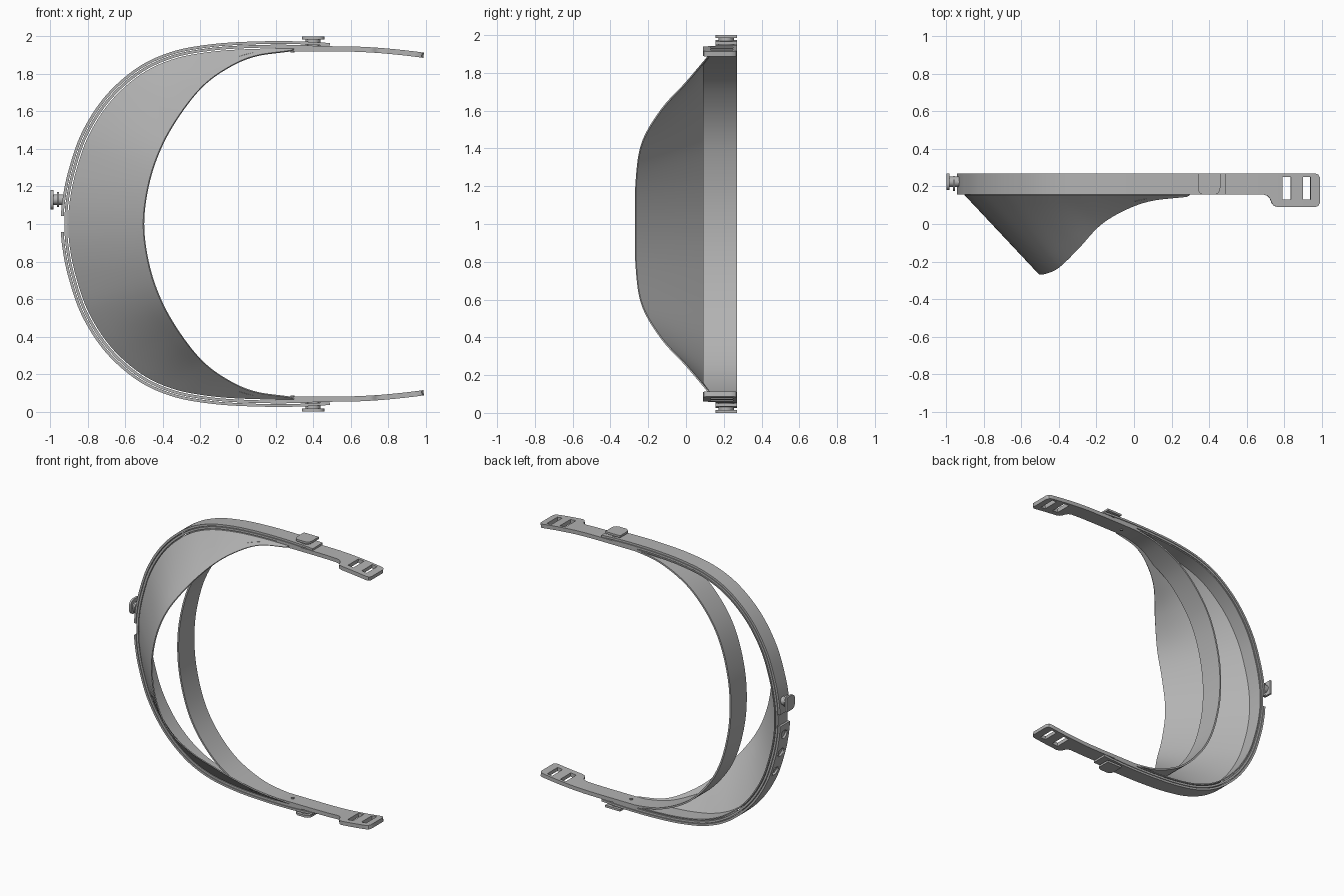
import bpy, bmesh, math
from mathutils import Vector, Matrix
from mathutils.geometry import interpolate_bezier

if "Cube" in bpy.data.objects:
    bpy.data.objects.remove(bpy.data.objects["Cube"], do_unlink=True)

GREY = bpy.data.materials.new("light_grey")
GREY.use_nodes = True
GREY.diffuse_color = (0.45, 0.45, 0.45, 1)
GREY.node_tree.nodes["Principled BSDF"].inputs["Base Color"].default_value = (0.45, 0.45, 0.45, 1)

BACK, FRONT = 0.27, 0.157      # edges of the band along y


def finish(name, bm, thickness=0):
    """Make the object, thicken open sheets, then shade with sharp edges kept."""
    mesh = bpy.data.meshes.new(name)
    bmesh.ops.recalc_face_normals(bm, faces=bm.faces[:])
    bm.to_mesh(mesh)
    bm.free()
    mesh.materials.append(GREY)
    obj = bpy.data.objects.new(name, mesh)
    bpy.context.collection.objects.link(obj)
    bpy.ops.object.select_all(action='DESELECT')
    obj.select_set(True)
    bpy.context.view_layer.objects.active = obj
    if thickness:
        mod = obj.modifiers.new("thickness", 'SOLIDIFY')
        mod.thickness, mod.offset, mod.use_even_offset = thickness, 0, True
        bpy.ops.object.modifier_apply(modifier=mod.name)
    bpy.ops.object.shade_smooth_by_angle(angle=math.radians(35))
    return obj


def spline(points, steps=8):
    """Smooth curve through the points."""
    p = [Vector(q) for q in points]
    p = [2 * p[0] - p[1]] + p + [2 * p[-1] - p[-2]]
    out = [p[1]]
    for a, b, c, d in zip(p, p[1:], p[2:], p[3:]):
        out += interpolate_bezier(b, b + (c - a) / 6, c - (d - b) / 6, c, steps + 1)[1:]
    return out


def mirrored(half):
    """Half path from apex to top, completed about z = 1, top end first."""
    return half[::-1] + [(x, y, 2 - z) for x, y, z in half[1:]]


def inset(path, dist):
    """Move a path sideways in the xz plane, toward the inside of the U."""
    out = []
    for i, p in enumerate(path):
        t = path[min(i + 1, len(path) - 1)] - path[max(i - 1, 0)]
        out.append(p + Vector((-t.z, 0, t.x)).normalized() * dist)
    return out


def resample(path, n):
    lengths = [0]
    for a, b in zip(path, path[1:]):
        lengths.append(lengths[-1] + (b - a).length)
    out, j = [], 0
    for i in range(n):
        s = lengths[-1] * i / (n - 1)
        while j < len(path) - 2 and lengths[j + 1] < s:
            j += 1
        f = (s - lengths[j]) / (lengths[j + 1] - lengths[j])
        out.append(path[j].lerp(path[j + 1], f))
    return out


def at_y(path, y):
    return [Vector((p.x, y(p) if callable(y) else y, p.z)) for p in path]


def sheet(name, rows, thickness, skip=lambda r, c: False):
    """Grid of rows of points, given thickness."""
    bm = bmesh.new()
    grid = [[bm.verts.new(p) for p in row] for row in rows]
    for r in range(len(grid) - 1):
        for c in range(len(grid[0]) - 1):
            if not skip(r, c):
                bm.faces.new((grid[r][c], grid[r][c + 1], grid[r + 1][c + 1], grid[r + 1][c]))
    return finish(name, bm, thickness)


outer = spline(mirrored([(-.945, 0, 1), (-.938, 0, 1.12), (-.906, 0, 1.28), (-.835, 0, 1.485),
                         (-.71, 0, 1.68), (-.54, 0, 1.832), (-.36, 0, 1.917), (-.16, 0, 1.957),
                         (.06, 0, 1.973), (.3, 0, 1.975), (.49, 0, 1.966)]))
brim = spline(mirrored([(-.503, -.267, 1), (-.472, -.264, 1.23), (-.4, -.232, 1.43),
                        (-.295, -.13, 1.605), (-.18, -.005, 1.742), (-.05, .075, 1.835),
                        (.09, .125, 1.895), (.28, .147, 1.923)]))
head = spline(mirrored([(-.545, 0, 1), (-.525, 0, 1.22), (-.46, 0, 1.45), (-.355, 0, 1.63),
                        (-.2, 0, 1.785), (0, 0, 1.886), (.18, 0, 1.922), (.35, 0, 1.93)]))

# Outer straps, upper and lower, with a gap between their ends
strap_path = inset(outer, .008)
straps = {}
for name, keep in (("upper_strap", lambda z: z > 1.04), ("lower_strap", lambda z: z < .96)):
    path = [p for p in strap_path if keep(p.z)]
    straps[name] = sheet(name, [at_y(path, FRONT), at_y(path, BACK)], .015)

# Adjustment holes in the lower strap
bm = bmesh.new()
for z in (.88, .74, .6):
    p = min((q for q in strap_path if q.x < 0), key=lambda q: abs(q.z - z))
    spot = Matrix.Translation((p.x, .213, p.z)) @ Matrix.Rotation(math.pi / 2, 4, 'Y')
    bmesh.ops.create_cone(bm, cap_ends=True, segments=20, radius1=.03, radius2=.03,
                          depth=.08, matrix=spot)
cutter = finish("hole_cutter", bm)
cutter.hide_render = True
cutter.hide_viewport = True
cut = straps["lower_strap"].modifiers.new("holes", 'BOOLEAN')
cut.operation, cut.object, cut.solver = 'DIFFERENCE', cutter, 'EXACT'

# Main band just inside the straps
band = [p for p in inset(outer, .027) if p.x < .4]
sheet("main_band", [at_y(band, FRONT), at_y(band, BACK)], .015)

# Visor: a rim along the band and a sloping brim
N = 97
rim = resample([p for p in inset(outer, .044) if p.x < .3], N)
rim_edge, brim_edge = at_y(rim, FRONT), resample(brim, N)
rows = [at_y(rim, BACK)]
for k in range(7):
    rows.append([a.lerp(b, k / 6) for a, b in zip(rim_edge, brim_edge)])
sheet("visor", rows, .008)


# Inner headband, narrowing toward its ends
def headband_front(p):
    f = min(max((p.x + .1) / .4, 0), 1)
    return FRONT - (FRONT - .09) * (1 - f) ** 2


sheet("inner_headband", [at_y(head, headband_front), at_y(head, BACK)], .012)

# Side arms with slotted end tabs: x, front edge, back edge
ARM = [(.2, FRONT, BACK), (.35, FRONT, BACK), (.5, FRONT, BACK), (.62, FRONT, BACK),
       (.69, FRONT, BACK), (.712, .15, BACK), (.725, .135, BACK), (.735, .11, BACK),
       (.745, .098, BACK), (.765, .09, BACK), (.79, .09, BACK), (.835, .09, BACK),
       (.9, .09, BACK), (.94, .09, BACK), (.965, .09, BACK), (.98, .096, .264), (.99, .112, .248)]


def arm_height(x):
    return 1.934 - .034 * max(0, (x - .55) / .44) ** 1.8


def stud(name, matrix, width, depth, neck, length):
    """Headed stud: a plate with two rounded corners on a neck, pointing along local z."""
    bm = bmesh.new()
    w, d, r = width / 2, depth / 2, .035
    outline = [(w, d), (-w, d)]
    for cx, start in ((-w + r, 180), (w - r, 270)):
        for k in range(6):
            a = math.radians(start + 18 * k)
            outline.append((cx + r * math.cos(a), -d + r + r * math.sin(a)))
    face = bm.faces.new([bm.verts.new((x, y, 0)) for x, y in outline])
    top = bmesh.ops.extrude_face_region(bm, geom=[face])["geom"]
    bmesh.ops.translate(bm, vec=(0, 0, -.015),
                        verts=[g for g in top if isinstance(g, bmesh.types.BMVert)])
    bmesh.ops.create_cone(bm, cap_ends=True, segments=24, radius1=neck, radius2=neck,
                          depth=length, matrix=Matrix.Translation((0, 0, -.01 - length / 2)))
    bm.transform(matrix)
    return finish(name, bm)


for side, sign in (("upper", 1), ("lower", -1)):
    rows = [[Vector((x, lo + (hi - lo) * f, 1 + sign * (arm_height(x) - 1))) for x, lo, hi in ARM]
            for f in (0, .222, .889, 1)]
    slots = [i for i, s in enumerate(ARM) if s[0] in (.79, .9)]
    sheet(side + "_arm", rows, .028, lambda r, c: r == 1 and c in slots)

    # Strap stud and small inner rivet
    flip = Matrix.Translation((0, 0, 1)) @ Matrix.Diagonal((1, 1, sign, 1))
    stud(side + "_stud", flip @ Matrix.Translation((.4, .213, 1)), .12, .114, .04, .05)
    bm = bmesh.new()
    bmesh.ops.create_cone(bm, cap_ends=True, segments=12, radius1=.01, radius2=.01, depth=.008,
                          matrix=flip @ Matrix.Translation((.29, .213, .918)))
    finish(side + "_rivet", bm)

# Locking knob on the end of the upper strap
turn = Matrix.Translation((-1, .225, 1.13)) @ Matrix.Rotation(-math.pi / 2, 4, 'Y')
stud("locking_knob", turn, .105, .09, .028, .06)
bm = bmesh.new()
bmesh.ops.create_cone(bm, cap_ends=True, segments=24, radius1=.04, radius2=.04, depth=.012,
                      matrix=turn @ Matrix.Translation((0, -.01, -.04)))
finish("knob_flange", bm)
